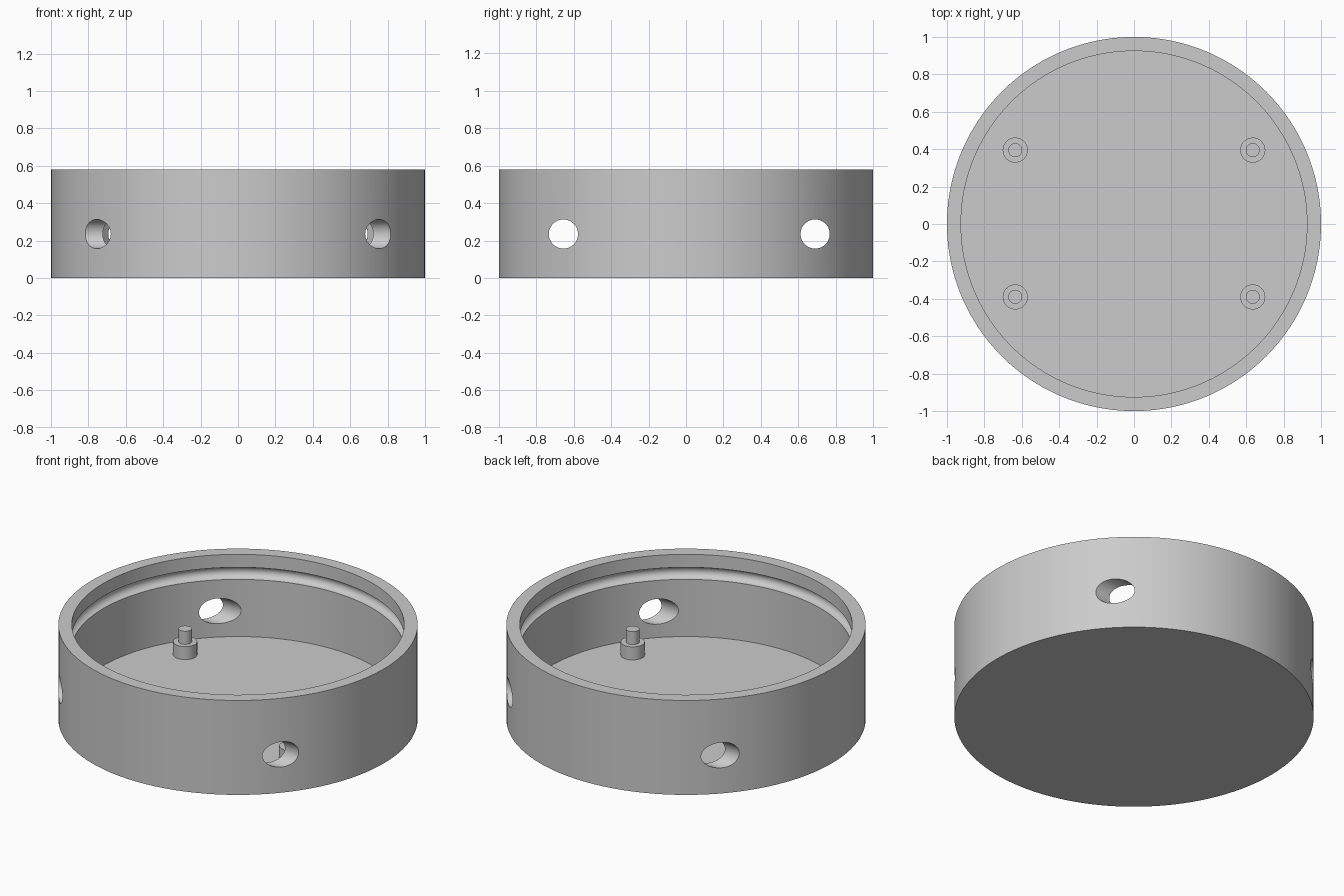
import bpy, bmesh
from math import sin, cos, pi, radians
from mathutils import Matrix

if "Cube" in bpy.data.objects:
    bpy.data.objects.remove(bpy.data.objects["Cube"])

grey = bpy.data.materials.new("plain grey")
grey.use_nodes = True
colour = (0.6, 0.6, 0.6, 1)
grey.diffuse_color = colour
grey.node_tree.nodes["Principled BSDF"].inputs["Base Color"].default_value = colour

RADIUS, INNER, HEIGHT, FLOOR = 1.0, 0.925, 0.58, 0.075


def add_object(name, bm):
    bmesh.ops.recalc_face_normals(bm, faces=bm.faces[:])
    mesh = bpy.data.meshes.new(name)
    bm.to_mesh(mesh)
    bm.free()
    obj = bpy.data.objects.new(name, mesh)
    bpy.context.collection.objects.link(obj)
    mesh.materials.append(grey)
    return obj


def lathe(name, profile, steps, location=(0, 0, 0)):
    """Revolve an (r, z) profile around the vertical axis."""
    bm = bmesh.new()
    verts = [bm.verts.new((r, 0, z)) for r, z in profile]
    edges = [bm.edges.new(pair) for pair in zip(verts, verts[1:])]
    bmesh.ops.spin(bm, geom=verts + edges, cent=(0, 0, 0), axis=(0, 0, 1),
                   angle=2 * pi, steps=steps)
    bmesh.ops.remove_doubles(bm, verts=bm.verts[:], dist=0.0001)
    obj = add_object(name, bm)
    obj.location = location
    return obj


def smooth(obj):
    bpy.ops.object.select_all(action='DESELECT')
    obj.select_set(True)
    bpy.context.view_layer.objects.active = obj
    bpy.ops.object.shade_smooth_by_angle(angle=radians(30))


# Round open tray with a half-round groove inside the rim
groove_r, groove_z = 0.037, 0.463
groove = [(INNER + groove_r * sin(pi * i / 12), groove_z + groove_r * cos(pi * i / 12))
          for i in range(13)]
tray = lathe("round_tray",
             [(0, 0), (RADIUS, 0), (RADIUS, HEIGHT), (INNER, HEIGHT)]
             + groove + [(INNER, FLOOR), (0, FLOOR)], 160)

# Two straight bores, each passing through both side walls
bm = bmesh.new()
for y in (-0.655, 0.69):
    bmesh.ops.create_cone(bm, cap_ends=True, segments=48, radius1=0.078, radius2=0.078,
                          depth=2.4, matrix=Matrix.Translation((0, y, 0.235))
                          @ Matrix.Rotation(pi / 2, 4, 'Y'))
cutter = add_object("bore_cutter", bm)
cutter.hide_render = True
cut = tray.modifiers.new("bores", 'BOOLEAN')
cut.operation = 'DIFFERENCE'
cut.solver = 'EXACT'
cut.object = cutter
bpy.context.view_layer.objects.active = tray
bpy.ops.object.modifier_apply(modifier=cut.name)
bpy.data.objects.remove(cutter)
smooth(tray)

# Four stepped posts standing on the floor
post = [(0, -0.01), (0.067, -0.01), (0.067, 0.08), (0.037, 0.08), (0.037, 0.16), (0, 0.16)]
for side, x in (("right", -0.635), ("left", 0.635)):
    for end, y in (("front", -0.39), ("back", 0.395)):
        smooth(lathe(f"{end}_{side}_post", post, 40, (x, y, FLOOR)))
